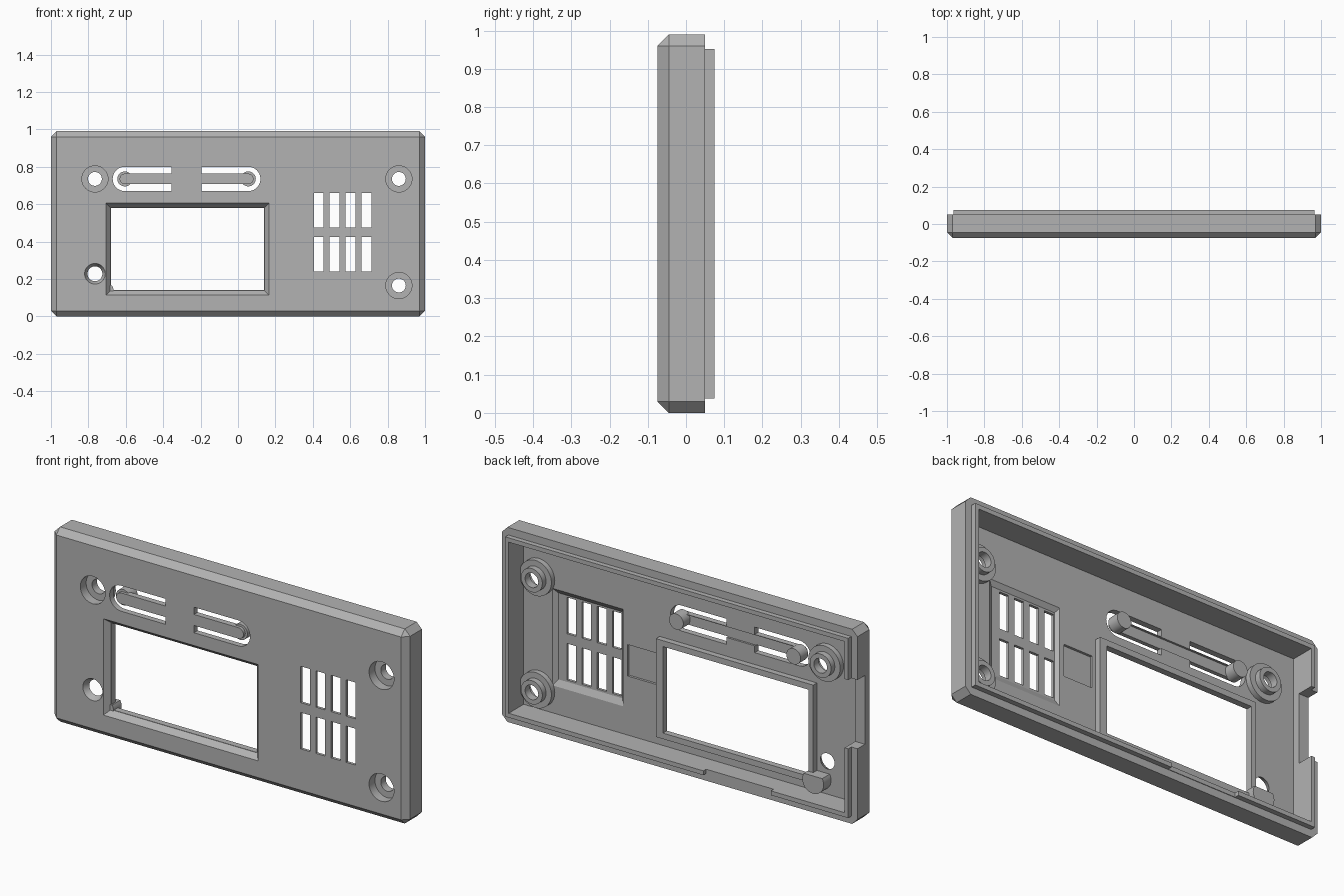
import bpy, bmesh, math
from mathutils import Vector

cube = bpy.data.objects.get("Cube")
if cube:
    bpy.data.objects.remove(cube, do_unlink=True)

grey = bpy.data.materials.new("plain grey plastic")
grey.use_nodes = True
GREY = (0.45, 0.45, 0.45, 1)
grey.diffuse_color = GREY
grey.node_tree.nodes["Principled BSDF"].inputs["Base Color"].default_value = GREY

FRONT, FLOOR, BACK, LIP = -0.075, -0.045, 0.05, 0.075


def finish(name, bm):
    bmesh.ops.recalc_face_normals(bm, faces=bm.faces)
    mesh = bpy.data.meshes.new(name)
    bm.to_mesh(mesh)
    bm.free()
    mesh.materials.append(grey)
    ob = bpy.data.objects.new(name, mesh)
    bpy.context.scene.collection.objects.link(ob)
    return ob


def rect(x0, x1, z0, z1):
    return [(x0, z0), (x1, z0), (x1, z1), (x0, z1)]


def arc(x, z, r, a0, a1, n):
    angles = [math.radians(a0 + (a1 - a0) * i / n) for i in range(n + 1)]
    return [(x + r * math.cos(a), z + r * math.sin(a)) for a in angles]


def circle(x, z, r, n=40):
    return arc(x, z, r, 0, 360, n)[:-1]


def prism(name, outline, y0, y1, back_outline=None):
    """Extrude an x-z outline along y, optionally tapering to a second outline."""
    bm = bmesh.new()
    a = [bm.verts.new((x, y0, z)) for x, z in outline]
    b = [bm.verts.new((x, y1, z)) for x, z in back_outline or outline]
    bm.faces.new(a)
    bm.faces.new(b[::-1])
    for i in range(len(a)):
        j = (i + 1) % len(a)
        bm.faces.new((a[i], b[i], b[j], a[j]))
    return finish(name, bm)


def combine(target, tool, operation="DIFFERENCE"):
    mod = target.modifiers.new("cut", "BOOLEAN")
    mod.operation, mod.solver, mod.object = operation, "EXACT", tool
    bpy.context.view_layer.update()
    graph = bpy.context.evaluated_depsgraph_get()
    mesh = bpy.data.meshes.new_from_object(target.evaluated_get(graph))
    target.modifiers.clear()
    target.data = mesh
    bpy.data.objects.remove(tool, do_unlink=True)


def cut(target, outline, y0, y1, back_outline=None):
    combine(target, prism("cutter", outline, y0, y1, back_outline))


def lathe(name, x, z, profile, n=40):
    """Revolve a closed (radius, y) profile about an axis along y."""
    bm = bmesh.new()
    rings = []
    for r, y in profile:
        rings.append([bm.verts.new((px, y, pz)) for px, pz in circle(x, z, r, n)])
    for k, ring in enumerate(rings):
        nxt = rings[(k + 1) % len(rings)]
        for i in range(n):
            j = (i + 1) % n
            bm.faces.new((ring[i], ring[j], nxt[j], nxt[i]))
    return finish(name, bm)


# Panel body with chamfered front and corners
bm = bmesh.new()
bmesh.ops.create_cube(bm, size=1)
for v in bm.verts:
    v.co = Vector((v.co.x * 2, BACK if v.co.y > 0 else FRONT, (v.co.z + 0.5) * 0.99))
edges = [e for e in bm.edges if min(v.co.y for v in e.verts) < 0]
bmesh.ops.bevel(bm, geom=edges, offset=0.03, segments=1, affect="EDGES")
panel = finish("front_panel", bm)

# Raised lip on the back and the hollow inside
combine(panel, prism("lip", rect(-0.965, 0.965, 0.038, 0.952), 0, LIP), "UNION")
cut(panel, rect(-0.945, 0.945, 0.06, 0.93), FLOOR, 0.2)

# Cable notch in the side wall and shallow gap in the bottom lip
cut(panel, rect(-1.1, -0.9, 0.39, 0.74), -0.01, 0.2)
cut(panel, rect(-0.53, -0.15, 0.02, 0.07), 0.053, 0.2)

# Thinned areas behind the vents, buttons and wire channel
cut(panel, rect(0.40, 0.76, 0.23, 0.67), -0.061, -0.04, rect(0.38, 0.79, 0.19, 0.70))
cut(panel, rect(0.20, 0.36, 0.36, 0.52), -0.057, -0.04)
cut(panel, rect(-0.61, 0.055, 0.705, 0.76), -0.055, -0.04)

# Display opening with a sloped front edge and a rim behind
inner = rect(-0.68, 0.14, 0.14, 0.58)
cut(panel, rect(-0.705, 0.165, 0.115, 0.605), FRONT, FLOOR, inner)
cut(panel, rect(-0.73, 0.19, 0.09, 0.63), -0.1, FRONT)
rim = prism("display_rim", rect(-0.705, 0.18, 0.11, 0.61), -0.047, -0.015)
cut(rim, inner, -0.1, 0.1)

# Vent slots
for column in range(4):
    x = 0.405 + column * 0.0855
    for z0, z1 in ((0.24, 0.425), (0.475, 0.66)):
        cut(panel, rect(x, x + 0.052, z0, z1), -0.1, 0)

# Flexible push buttons: a U-shaped slot round each tongue, with a peg behind
MID = -0.275
for name, side in (("left", 1), ("right", -1)):
    cx, root = MID + side * 0.33, MID + side * 0.08
    outer = arc(0, 0.735, 0.065, -90, 90, 20)
    tongue = arc(0, 0.735, 0.028, 90, -90, 16)
    shape = [(cx + side * x, z) for x, z in outer]
    shape += [(root, 0.80), (root, 0.763)]
    shape += [(cx + side * x, z) for x, z in tongue]
    shape += [(root, 0.707), (root, 0.67)]
    cut(panel, shape, -0.1, 0)
    prism(name + "_button_peg", circle(cx, 0.735, 0.04), -0.06, 0)

# Screw bosses with counterbored holes
for name, x, z in (("upper_right", -0.765, 0.735), ("upper_left", 0.86, 0.735),
                   ("lower_left", 0.86, 0.165)):
    cut(panel, circle(x, z, 0.07), -0.1, 0)
    lathe(name + "_screw_boss", x, z,
          [(0.07, -0.06), (0.09, -0.06), (0.09, -0.018), (0.06, -0.018),
           (0.06, 0.012), (0.037, 0.012), (0.037, -0.028), (0.07, -0.028)])

# Small indicator hole with a sloped edge
cut(panel, circle(-0.765, 0.228, 0.056), FRONT - 0.001, -0.04, circle(-0.765, 0.228, 0.037))

# Support post with a flat top beside the indicator hole
post = arc(-0.725, 0.135, 0.06, 150, 390, 24)
prism("support_post", post, -0.05, 0.015)

# Smooth the round parts while keeping hard edges
bpy.ops.object.select_all(action="DESELECT")
for ob in bpy.context.scene.objects:
    if ob.type == "MESH" and ob.data.materials and ob.data.materials[0] == grey:
        ob.select_set(True)
        bpy.context.view_layer.objects.active = ob
bpy.ops.object.shade_smooth_by_angle(angle=math.radians(25))
